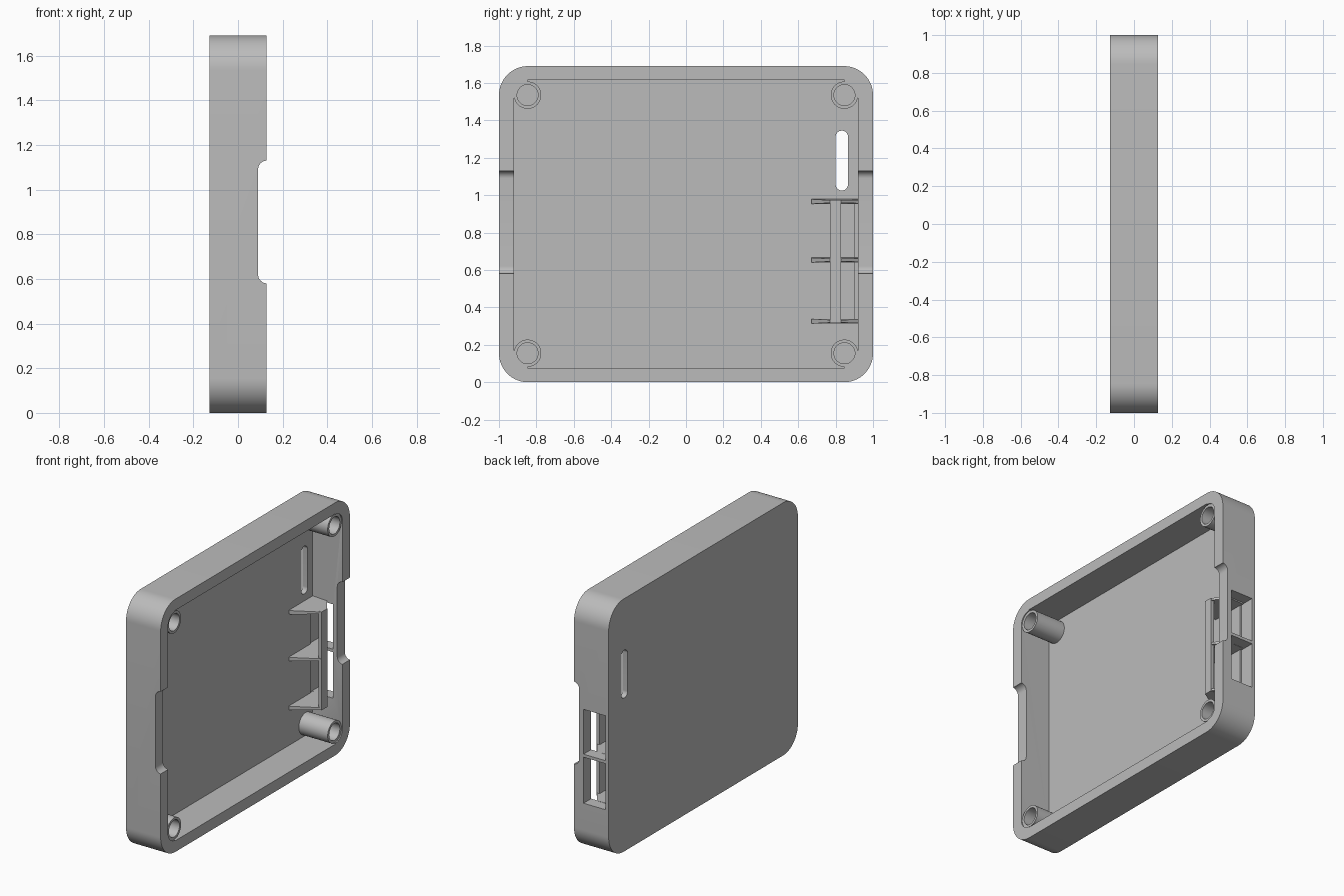
import bpy, bmesh
from math import sin, cos, pi, radians

cube = bpy.data.objects.get("Cube")
if cube:
    bpy.data.objects.remove(cube, do_unlink=True)

grey = bpy.data.materials.new("plain_grey")
grey.use_nodes = True
grey.diffuse_color = (0.5, 0.5, 0.5, 1)
grey.node_tree.nodes["Principled BSDF"].inputs["Base Color"].default_value = (0.5, 0.5, 0.5, 1)

BACK, RIM, FLOOR = -0.128, 0.128, -0.092
TOP = 1.69
BOSS_Y, BOSS_LOW, BOSS_HIGH = 0.847, 0.155, TOP - 0.155


def finish(bm, name):
    bmesh.ops.recalc_face_normals(bm, faces=bm.faces)
    mesh = bpy.data.meshes.new(name)
    bm.to_mesh(mesh)
    bm.free()
    obj = bpy.data.objects.new(name, mesh)
    bpy.context.collection.objects.link(obj)
    mesh.materials.append(grey)
    return obj


def prism(name, points, place, low, high):
    """Extrude a 2D outline; place(a, b, depth) gives the 3D point."""
    bm = bmesh.new()
    ends = [[bm.verts.new(place(a, b, d)) for a, b in points] for d in (low, high)]
    for ring in ends:
        bm.faces.new(ring)
    for i in range(len(points)):
        j = (i + 1) % len(points)
        bm.faces.new((ends[0][i], ends[0][j], ends[1][j], ends[1][i]))
    return finish(bm, name)


def along_x(a, b, d):
    return (d, a, b)


def along_y(a, b, d):
    return (a, d, b)


def rounded(a0, a1, b0, b1, r, steps=12):
    """Rectangle outline with round corners."""
    corners = ((a1 - r, b1 - r), (a0 + r, b1 - r), (a0 + r, b0 + r), (a1 - r, b0 + r))
    pts = []
    for k, (a, b) in enumerate(corners):
        for s in range(steps + 1):
            t = (k + s / steps) * pi / 2
            pts.append((a + r * cos(t), b + r * sin(t)))
    return pts


def rect(a0, a1, b0, b1):
    return [(a0, b0), (a1, b0), (a1, b1), (a0, b1)]


def circle(a, b, r, n=48):
    return [(a + r * cos(2 * pi * i / n), b + r * sin(2 * pi * i / n)) for i in range(n)]


def combine(target, tool, operation):
    mod = target.modifiers.new("cut", 'BOOLEAN')
    mod.operation, mod.solver, mod.object = operation, 'EXACT', tool
    tool.hide_render = True
    bpy.context.view_layer.objects.active = target
    bpy.ops.object.modifier_apply(modifier=mod.name)
    bpy.data.objects.remove(tool, do_unlink=True)


# Outer tray with rounded corners
case = prism("case_tray", rounded(-1, 1, 0, TOP, 0.155, 16), along_x, BACK, RIM)

# Cavity, leaving solid corners behind the screw bosses
y, z0, z1 = 0.92, 0.075, TOP - 0.075
cavity = [(BOSS_Y, z0), (BOSS_Y, BOSS_LOW), (y, BOSS_LOW), (y, BOSS_HIGH), (BOSS_Y, BOSS_HIGH), (BOSS_Y, z1)]
cavity += [(-a, b) for a, b in reversed(cavity)]
combine(case, prism("cavity_cutter", cavity, along_x, FLOOR, 0.3), 'DIFFERENCE')

# Four hollow screw bosses, set just below the rim
for side in (-BOSS_Y, BOSS_Y):
    for height in (BOSS_LOW, BOSS_HIGH):
        boss = prism("boss", circle(side, height, 0.073), along_x, FLOOR - 0.01, 0.121)
        combine(case, boss, 'UNION')
        recess = prism("recess", circle(side, height, 0.075), along_x, 0.121, 0.3)
        combine(case, recess, 'DIFFERENCE')
        hole = prism("hole", circle(side, height, 0.056), along_x, FLOOR + 0.003, 0.3)
        combine(case, hole, 'DIFFERENCE')

# Rounded notch across both side rims
notch = prism("notch", rounded(0.09, 0.3, 0.58, 1.13, 0.04), along_y, -1.2, 1.2)
combine(case, notch, 'DIFFERENCE')

# Slot through the back panel
slot = prism("slot", rounded(0.8, 0.866, 1.025, 1.345, 0.0329), along_x, -0.3, 0)
combine(case, slot, 'DIFFERENCE')

# Two port windows in one side wall
for low, high in ((0.335, 0.643), (0.663, 0.963)):
    window = prism("window", rect(-0.106, 0.058, low, high), along_y, 0.9, 1.2)
    combine(case, window, 'DIFFERENCE')

bpy.ops.object.select_all(action='DESELECT')
case.select_set(True)
bpy.context.view_layer.objects.active = case
bpy.ops.object.shade_smooth_by_angle(angle=radians(30))

# Retaining bar behind the windows
prism("port_bar", rect(0.77, 0.83, 0.317, 0.975), along_x, 0.058, 0.08)

# Three brackets, thicker at the base, carrying the bar
profile = [(FLOOR - 0.005, 0.67), (FLOOR + 0.01, 0.67), (0.078, 0.772),
           (0.078, 0.828), (0.01, 0.925), (FLOOR - 0.005, 0.925)]
for name, height in (("lower", 0.326), ("middle", 0.653), ("upper", 0.966)):
    bracket = prism(name + "_bracket", profile, lambda a, b, d: (a, b, d), -1, 1)
    for v in bracket.data.vertices:
        half = 0.013 - 0.006 * (v.co.x - FLOOR) / (0.08 - FLOOR)
        v.co.z = height + v.co.z * half
